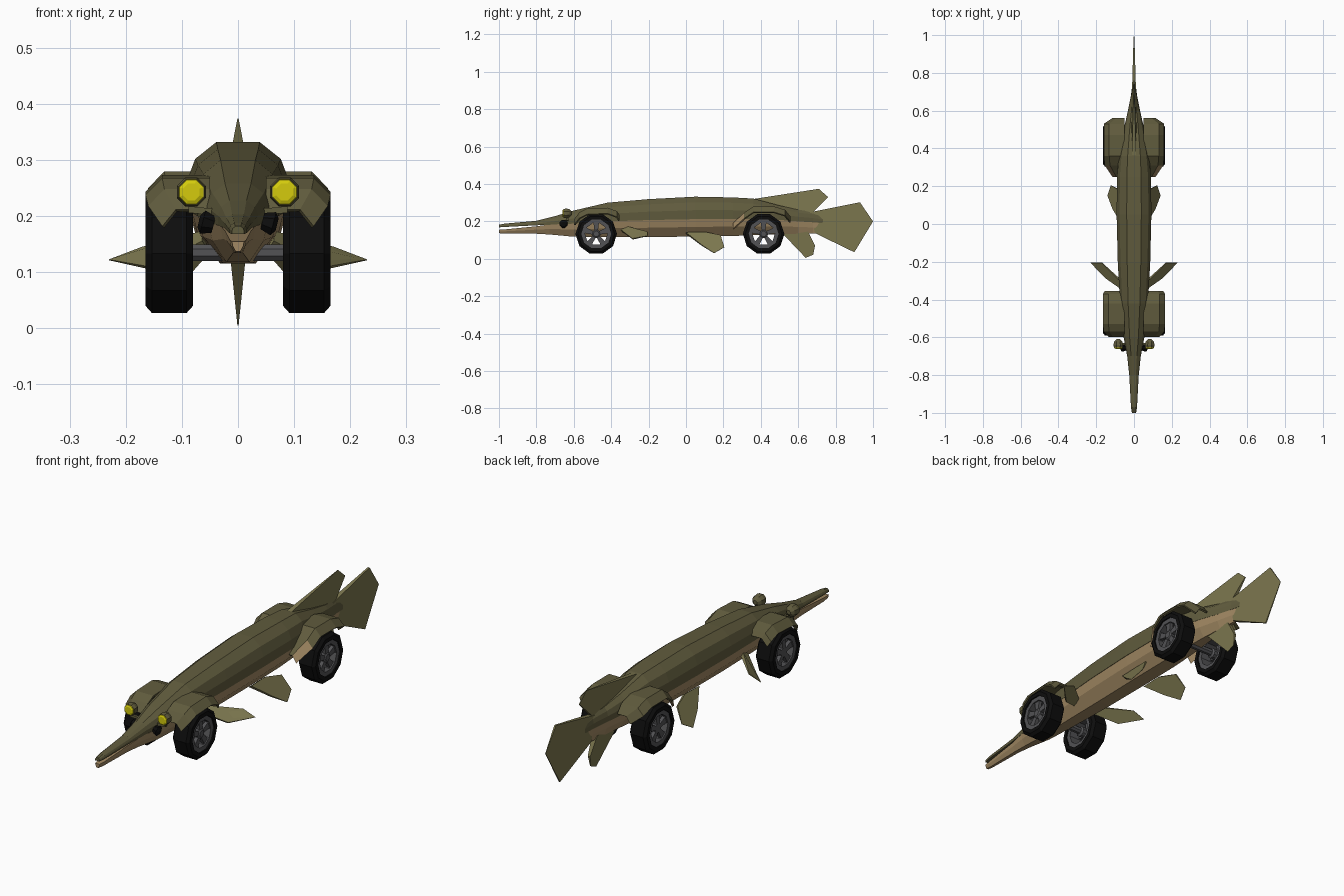
import bpy, bmesh, math
from mathutils import Vector

if "Cube" in bpy.data.objects:
    bpy.data.objects.remove(bpy.data.objects["Cube"])


def material(name, r, g, b):
    m = bpy.data.materials.new(name)
    m.diffuse_color = (r, g, b, 1)
    m.use_nodes = True
    m.node_tree.nodes["Principled BSDF"].inputs["Base Color"].default_value = m.diffuse_color
    return m


OLIVE = material("olive_skin", 0.118, 0.106, 0.047)
FIN = material("light_olive_fin", 0.2, 0.182, 0.077)
TAN = material("tan_belly", 0.36, 0.25, 0.125)
BLACK = material("black_rubber", 0.004, 0.004, 0.004)
GREY = material("grey_metal", 0.085, 0.085, 0.09)
YELLOW = material("yellow_lamp", 0.66, 0.6, 0.004)


def build(name, verts, faces, *mats):
    bm = bmesh.new()
    vs = [bm.verts.new(v) for v in verts]
    for f in faces:
        bm.faces.new([vs[i] for i in f])
    bmesh.ops.remove_doubles(bm, verts=bm.verts, dist=1e-5)
    bmesh.ops.recalc_face_normals(bm, faces=bm.faces)
    me = bpy.data.meshes.new(name)
    bm.to_mesh(me)
    bm.free()
    for m in mats:
        me.materials.append(m)
    ob = bpy.data.objects.new(name, me)
    bpy.context.collection.objects.link(ob)
    return ob


def loft(name, rings, mat, closed=False):
    """Skin equal rings of points; closed joins last ring to first, else capped."""
    n, k = len(rings[0]), len(rings)
    faces = []
    for i in range(k if closed else k - 1):
        a, b = i * n, (i + 1) % k * n
        faces += [(a + j, a + (j + 1) % n, b + (j + 1) % n, b + j) for j in range(n)]
    if not closed:
        faces += [tuple(range(n)), tuple(range((k - 1) * n, k * n))]
    return build(name, [p for r in rings for p in r], faces, mat)


def lathe(name, centre, axis, profile, mat, sides, closed=False):
    """Turn (offset, radius) pairs around the x or y axis through centre."""
    rings = []
    for d, r in profile:
        ring = []
        for i in range(sides):
            a = 2 * math.pi * (i + 0.5) / sides
            u, w = r * math.sin(a), -r * math.cos(a)
            ring.append(Vector(centre) + Vector((d, u, w) if axis == "x" else (u, d, w)))
        rings.append(ring)
    return loft(name, rings, mat, closed)


def fin(name, points, side=1):
    """Blade from (x, y, z, half thickness) outline points."""
    pts = [Vector((p[0] * side, p[1], p[2])) for p in points]
    c = sum(pts, Vector()) / len(pts)
    nrm = Vector()
    for a, b in zip(pts, pts[1:] + pts[:1]):
        nrm += (a - c).cross(b - c)
    nrm.normalize()
    return loft(name, [[v + nrm * p[3] * s for v, p in zip(pts, points)] for s in (1, -1)], FIN)


# Olive back and upper jaw: y, half width, top z, seam z
upper = [(-1, .011, .182, .168), (-.97, .016, .188, .170), (-.8, .025, .203, .179),
         (-.7, .036, .228, .183), (-.6, .055, .258, .188), (-.42, .074, .300, .200),
         (-.2, .086, .319, .207), (.05, .092, .332, .212), (.25, .090, .328, .214),
         (.36, .080, .322, .212), (.5, .055, .285, .208), (.6, .032, .262, .2),
         (.68, .016, .252, .195), (.74, .009, .238, .19)]
rings = []
for y, w, zt, zs in upper:
    h = zt - zs
    half = [(.42 * w, zt), (.83 * w, zt - .25 * h), (w, zt - .6 * h), (.97 * w, zs)]
    rings.append([(x, y, z) for x, z in half] + [(-x, y, z) for x, z in half[::-1]])
loft("upper_body", rings, OLIVE)

# Tan belly and lower jaw: y, half width, seam z, bottom z
lower = [(-1, .011, .155, .137), (-.97, .015, .157, .134), (-.8, .024, .174, .134),
         (-.73, .032, .183, .130), (-.6, .054, .188, .118), (-.42, .073, .200, .117),
         (-.2, .084, .207, .116), (.05, .09, .212, .119), (.25, .088, .214, .122),
         (.36, .078, .212, .126), (.5, .054, .208, .132), (.6, .031, .2, .134),
         (.68, .015, .195, .134), (.72, .0095, .191, .145)]
rings = []
for y, w, zs, zb in lower:
    h = zs - zb
    half = [(.97 * w, zs), (.85 * w, zs - .45 * h), (.38 * w, zb)]
    rings.append([(x, y, z) for x, z in half] + [(-x, y, z) for x, z in half[::-1]])
loft("lower_body", rings, TAN)

# Fins on the centre line
fin("tail_fin", [(0, .66, .248, .012), (0, .93, .302, .004), (0, 1, .2, .001),
                 (0, .9, .035, .003), (0, .69, .137, .011)])
fin("back_fin", [(0, .35, .318, .012), (0, .71, .374, .001), (0, .76, .33, .002),
                 (0, .68, .25, .01), (0, .5, .26, .014)])
fin("under_fin", [(0, .5, .15, .015), (0, .53, .12, .013), (0, .64, .005, .001),
                  (0, .68, .022, .001), (0, .69, .07, .006), (0, .65, .15, .013)])


def fender(name, side, rows, mats, tan_row=None):
    """Arched shell; rows are y, top z, outer x."""
    verts = []
    for y, z, xo in rows:
        verts += [(side * .05, y, z), (side * xo * .82, y, z), (side * xo, y, z - .03)]
    faces = []
    for i in range(len(rows) - 1):
        for j in range(2):
            a = i * 3 + j
            faces.append((a, a + 1, a + 4, a + 3))
    ob = build(name, verts, faces, *mats)
    if ob.data.polygons[0].normal.z < 0:
        ob.data.flip_normals()
    if tan_row is not None:
        ob.data.polygons[tan_row * 2 + 1].material_index = 1
    mod = ob.modifiers.new("thickness", "SOLIDIFY")
    mod.thickness = .008
    mod.offset = -1


front_rows = [(-.598, .212, .135), (-.57, .248, .16), (-.53, .268, .165),
              (-.42, .273, .165), (-.37, .255, .165), (-.355, .235, .155)]
rear_rows = [(.25, .19, .115), (.31, .245, .155), (.36, .28, .16),
             (.47, .28, .16), (.53, .262, .16), (.56, .225, .115)]


def wheel(label, side, y):
    c = (side * .1225, y, .133)
    lathe(label + "_tyre", c, "x", [(-.042, .08), (-.042, .098), (-.031, .111), (.031, .111),
                                    (.042, .098), (.042, .08)], BLACK, 10, True)
    lathe(label + "_rim", c, "x", [(-.036, .06), (-.036, .083), (.036, .083), (.036, .06)],
          GREY, 10, True)
    lathe(label + "_hub", c, "x", [(-.03, .022), (.028, .024), (.034, .015)], GREY, 10)
    # Five tapered spokes
    for k in range(5):
        a = 2 * math.pi * k / 5
        out = Vector((0, math.sin(a), math.cos(a)))
        across = Vector((0, math.cos(a), -math.sin(a)))
        rings = []
        for r, hw in ((.015, .009), (.068, .016)):
            rings.append([Vector(c) + out * r + across * hw * s + Vector((side * d, 0, 0))
                          for s, d in ((-1, .014), (1, .014), (1, .03), (-1, .03))])
        loft(f"{label}_spoke_{k + 1}", rings, GREY)


for side, tag in ((1, "right"), (-1, "left")):
    fender("front_fender_" + tag, side, front_rows, (OLIVE,))
    fender("rear_fender_" + tag, side, rear_rows, (OLIVE, TAN), 0)
    wheel("front_wheel_" + tag, side, -.48)
    wheel("rear_wheel_" + tag, side, .415)

    # Paired side fins
    fin("chest_fin_" + tag, [(.06, -.345, .15, .008), (.15, -.285, .106, .004),
                             (.23, -.205, .122, .001), (.17, -.205, .144, .002),
                             (.06, -.31, .168, .008)], side)
    fin("belly_fin_" + tag, [(.06, .0, .137, .008), (.11, .08, .075, .005),
                             (.14, .15, .03, .001), (.122, .205, .062, .001),
                             (.085, .185, .125, .004), (.06, .1, .14, .008)], side)

    # Black eye on the cheek
    eye = lathe("eye_" + tag, (0, 0, 0), "x", [(-.014, .016), (.006, .023), (.013, .012)],
                BLACK, 8)
    if side < 0:
        eye.rotation_euler.z = math.pi
    eye.rotation_euler.y = side * .25
    eye.location = (side * .057, -.655, .188)

    # Headlamp on a bent bracket
    c = (side * .083, -.635, .243)
    lathe("lamp_housing_" + tag, c, "y", [(-.02, .025), (-.005, .028), (.012, .024),
                                          (.025, .01)], OLIVE, 8)
    lathe("lamp_lens_" + tag, c, "y", [(-.026, .016), (-.023, .023), (-.019, .024)], YELLOW, 8)
    path = [(.083, .225), (.083, .211), (.045, .208)]
    rings = []
    for (x, z), (dx, dz) in zip(path, ((.006, 0), (.005, -.005), (0, -.006))):
        rings.append([(side * (x + dx * s), -.635 + d, z + dz * s)
                      for s, d in ((1, -.006), (1, .006), (-1, .006), (-1, -.006))])
    loft("lamp_bracket_" + tag, rings, OLIVE)

# Axles
for name, y in (("front_axle", -.48), ("rear_axle", .415)):
    lathe(name, (0, y, .135), "x", [(-.1, .016), (.1, .016)], GREY, 8)
